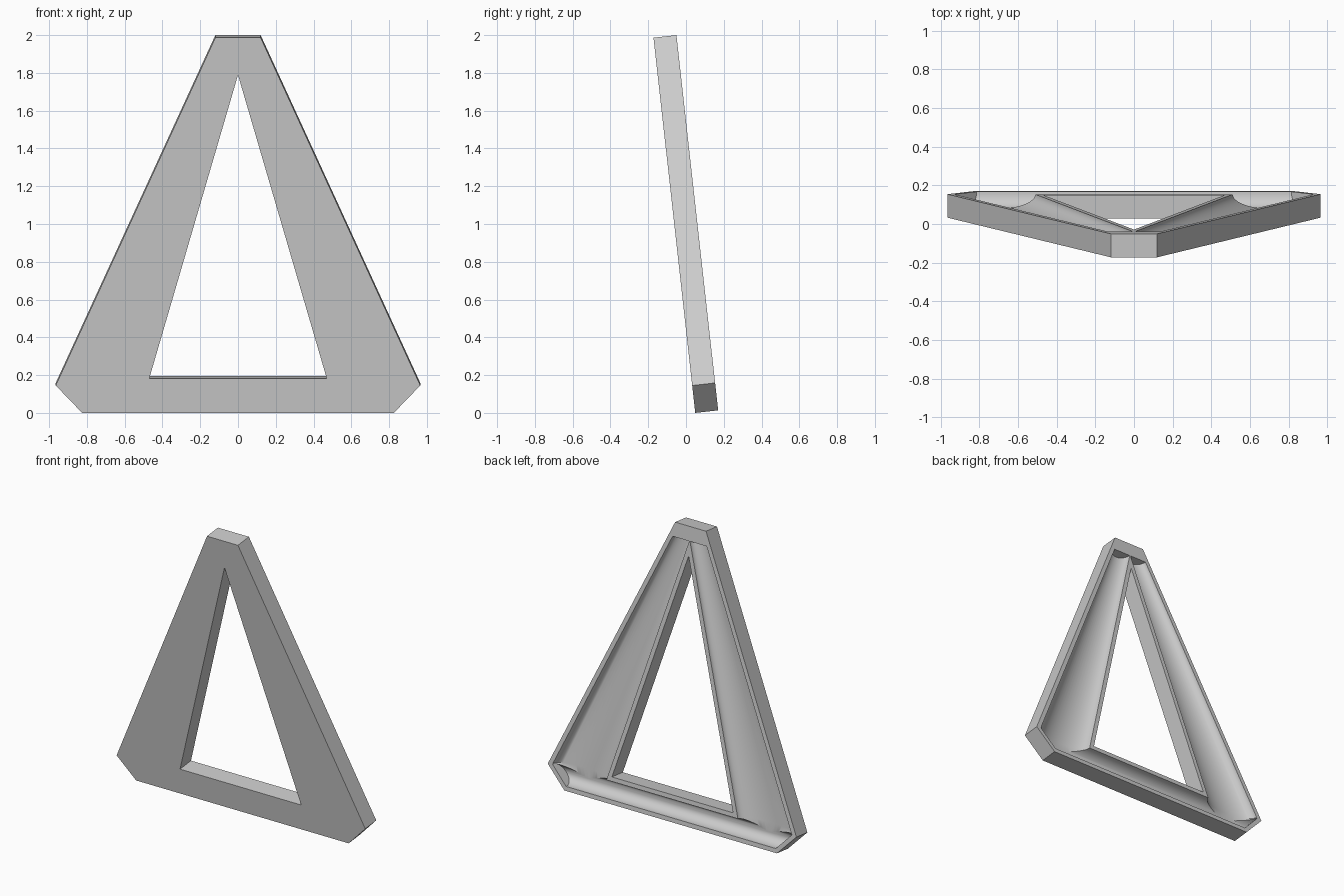
import bpy, bmesh, math
from mathutils import Matrix

if "Cube" in bpy.data.objects:
    bpy.data.objects.remove(bpy.data.objects["Cube"], do_unlink=True)

THICK = 0.122
TILT = math.radians(6.35)

grey = bpy.data.materials.new("plain_grey")
grey.use_nodes = True
COLOUR = (0.6, 0.6, 0.6, 1)
grey.diffuse_color = COLOUR
grey.node_tree.nodes["Principled BSDF"].inputs["Base Color"].default_value = COLOUR


def loft(name, sections):
    """Closed solid skinned through matching rings of points."""
    bm = bmesh.new()
    rings = [[bm.verts.new(p) for p in s] for s in sections]
    for a, b in zip(rings, rings[1:]):
        for i in range(len(a)):
            j = (i + 1) % len(a)
            bm.faces.new((a[i], a[j], b[j], b[i]))
    bm.faces.new(rings[0])
    bm.faces.new(rings[-1])
    bmesh.ops.recalc_face_normals(bm, faces=bm.faces)
    mesh = bpy.data.meshes.new(name)
    bm.to_mesh(mesh)
    bm.free()
    mesh.materials.append(grey)
    obj = bpy.data.objects.new(name, mesh)
    bpy.context.collection.objects.link(obj)
    return obj


def prism(name, outline, y0, y1):
    return loft(name, [[(x, y, z) for x, z in outline] for y in (y0, y1)])


def cove(a, b, depth, steps=24):
    """Half ellipse from a to b sunk into the back face, closed above it."""
    mid, half = (a + b) / 2, (b - a) / 2
    arc = [(mid - half * math.cos(math.pi * i / steps),
            THICK - depth * math.sin(math.pi * i / steps)) for i in range(steps + 1)]
    return arc + [(b, THICK + 0.05), (a, THICK + 0.05)]


def cut(target, cutter):
    mod = target.modifiers.new("cut", "BOOLEAN")
    mod.operation = "DIFFERENCE"
    mod.solver = "EXACT"
    mod.object = cutter
    bpy.context.view_layer.objects.active = target
    bpy.ops.object.modifier_apply(modifier=mod.name)
    bpy.data.objects.remove(cutter, do_unlink=True)


# Frame slab, drawn upright with its front on y = 0
right_half = [(0.825, 0), (0.965, 0.146), (0.12, 1.9987)]
frame = prism("triangular_frame",
              right_half + [(-x, z) for x, z in reversed(right_half)], 0, THICK)

# Triangular opening
cut(frame, prism("opening", [(-0.47, 0.183), (0.47, 0.183), (0, 1.8)], -0.1, THICK + 0.1))

# Tapered troughs down the back of both legs: height, inner x, outer x, depth
LEG = [(0.092, 0.528, 0.87, 0.08), (0.16, 0.508, 0.925, 0.08), (1.9, 0.003, 0.132, 0.065)]
for side in (1, -1):
    cut(frame, loft("leg_trough", [[(side * x, y, z) for x, y in cove(a, b, d)]
                                   for z, a, b, d in LEG]))

# Trough along the back of the foot bar, ends parallel to the clipped corners
cut(frame, loft("foot_trough", [[(side * (0.785 + 0.95 * z), y, z)
                                 for z, y in cove(0.03, 0.153, 0.08)] for side in (1, -1)]))

# Lean the frame forward and set it in place
frame.data.transform(Matrix.Translation((0, 0.049, 0)) @ Matrix.Rotation(TILT, 4, "X"))
bpy.ops.object.select_all(action="DESELECT")
frame.select_set(True)
bpy.context.view_layer.objects.active = frame
bpy.ops.object.shade_smooth_by_angle(angle=math.radians(30))
